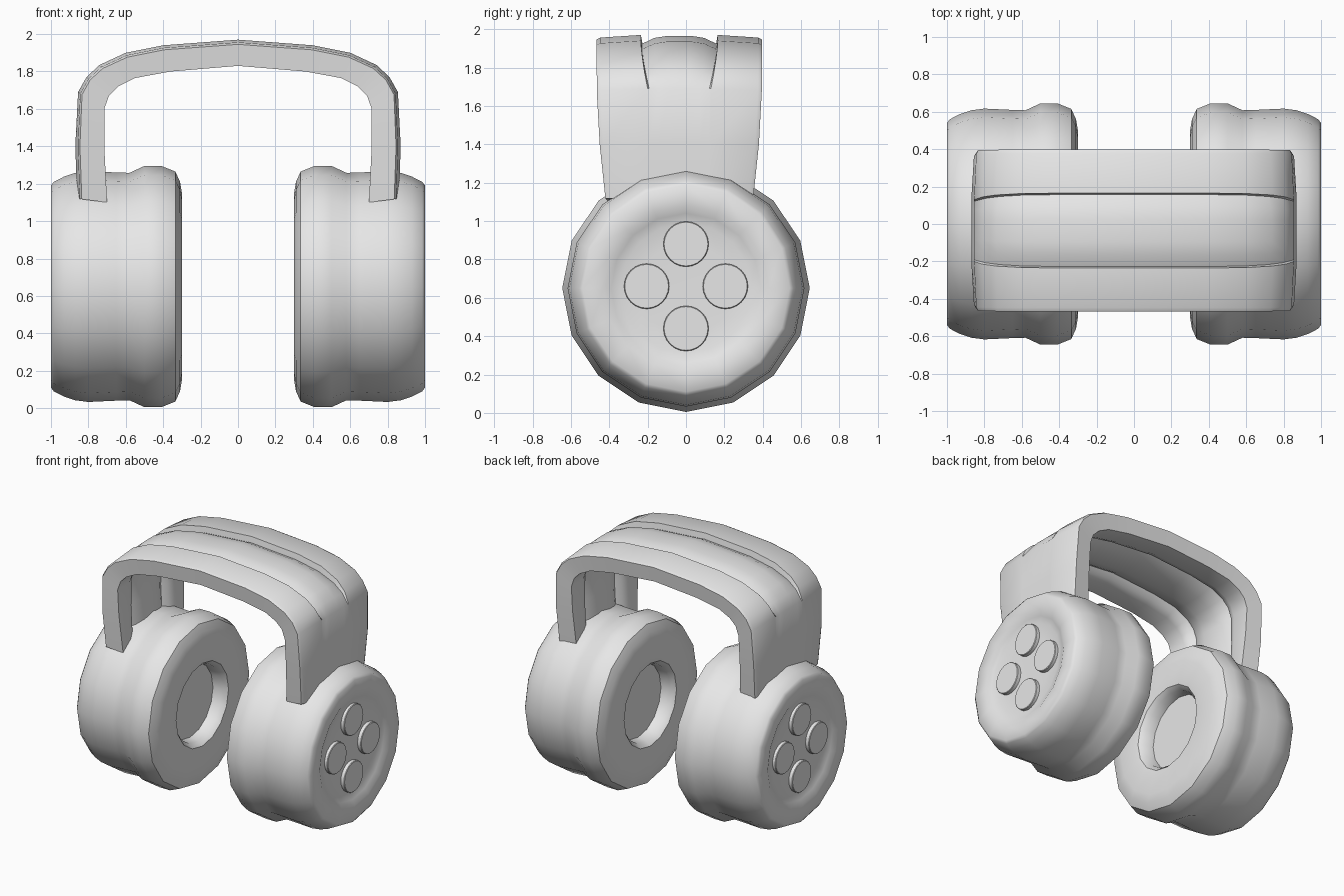
import bpy, bmesh, math

cube = bpy.data.objects.get("Cube")
if cube:
    bpy.data.objects.remove(cube, do_unlink=True)

grey = bpy.data.materials.new("plain grey")
grey.use_nodes = True
colour = (0.8, 0.8, 0.8, 1)
grey.diffuse_color = colour
grey.node_tree.nodes["Principled BSDF"].inputs["Base Color"].default_value = colour


def skin(name, rings, angle):
    """Join a row of closed rings into a capped, smooth-shaded solid."""
    bm = bmesh.new()
    loops = [[bm.verts.new(p) for p in ring] for ring in rings]
    n = len(loops[0])
    for a, b in zip(loops, loops[1:]):
        for i in range(n):
            j = (i + 1) % n
            bm.faces.new((a[i], a[j], b[j], b[i]))
    bm.faces.new(loops[0])
    bm.faces.new(loops[-1])
    bmesh.ops.recalc_face_normals(bm, faces=bm.faces[:])
    mesh = bpy.data.meshes.new(name)
    bm.to_mesh(mesh)
    bm.free()
    mesh.materials.append(grey)
    obj = bpy.data.objects.new(name, mesh)
    bpy.context.collection.objects.link(obj)
    bpy.ops.object.select_all(action="DESELECT")
    obj.select_set(True)
    bpy.context.view_layer.objects.active = obj
    bpy.ops.object.shade_smooth_by_angle(angle=math.radians(angle))
    return obj


def lathe(name, profile, side, y, z, sides):
    """Turn (x, radius) pairs around an axis parallel to x."""
    turns = [math.tau * i / sides for i in range(sides)]
    rings = [[(side * x, y + r * math.sin(t), z + r * math.cos(t)) for t in turns]
             for x, r in profile]
    return skin(name, rings, 42)


# Ear cups: cushion hole, cushion, housing, rim and shallow outer dish in one profile
CUP_Z = 0.65
cup = [(0.41, 0.28), (0.34, 0.29), (0.305, 0.32), (0.30, 0.36), (0.30, 0.5),
       (0.31, 0.56), (0.335, 0.615), (0.41, 0.645), (0.5, 0.645), (0.58, 0.608),
       (0.65, 0.61), (0.8, 0.617), (0.87, 0.608), (0.93, 0.588),
       (0.985, 0.56), (1.0, 0.54), (1.0, 0.43), (0.98, 0.39),
       (0.967, 0.34), (0.962, 0.24)]
button = [(0.94, 0.118), (0.988, 0.118), (0.992, 0.114)]
for side, word in ((1, "left"), (-1, "right")):
    lathe(word + "_ear_cup", cup, side, 0, CUP_Z, 16)
    for k in range(4):
        a = math.tau * k / 4
        lathe(f"{word}_button_{k + 1}", button, side,
              0.205 * math.sin(a), CUP_Z + 0.01 + 0.22 * math.cos(a), 24)

# Headband stations: outer point, inner point, half width, pad half width, seam depth
half = [((0.86, 1.12), (0.70, 1.10), 0.385, 0.165, 0),
        ((0.87, 1.40), (0.715, 1.40), 0.415, 0.165, 0),
        ((0.855, 1.69), (0.715, 1.60), 0.43, 0.165, 0),
        ((0.81, 1.77), (0.69, 1.67), 0.43, 0.18, 0.02),
        ((0.74, 1.835), (0.64, 1.72), 0.432, 0.19, 0.035),
        ((0.60, 1.90), (0.55, 1.765), 0.432, 0.198, 0.045),
        ((0.40, 1.94), (0.36, 1.80), 0.432, 0.2, 0.045)]
apex = ((0, 1.97), (0, 1.83), 0.432, 0.2, 0.045)
BAND_Y = -0.035


def section(station, side):
    """Cross-section: two rails with a rounded pad between them, above and below."""
    (ox, oz), (ix, iz), w, g, depth = station
    thick = math.hypot(ox - ix, oz - iz)
    top = [(w, 0.025), (w - 0.02, 0.014), (g, 0), (g - 0.008, depth),
           (g * 0.65, depth * 0.35), (g * 0.3, depth * 0.1)]
    under = [(w - 0.015, thick), (0.27, thick), (0.22, thick - 0.02),
             (0.19, thick - 0.055), (0.15, thick - 0.035), (0.07, thick - 0.015)]
    outline = [(-y, d) for y, d in top] + top[::-1]
    outline += under + [(-y, d) for y, d in under[::-1]]
    return [(side * (ox + (ix - ox) * d / thick), BAND_Y + y,
             oz + (iz - oz) * d / thick) for y, d in outline]


rings = [section(s, 1) for s in half] + [section(apex, 1)]
rings += [section(s, -1) for s in reversed(half)]
skin("headband", rings, 42)
